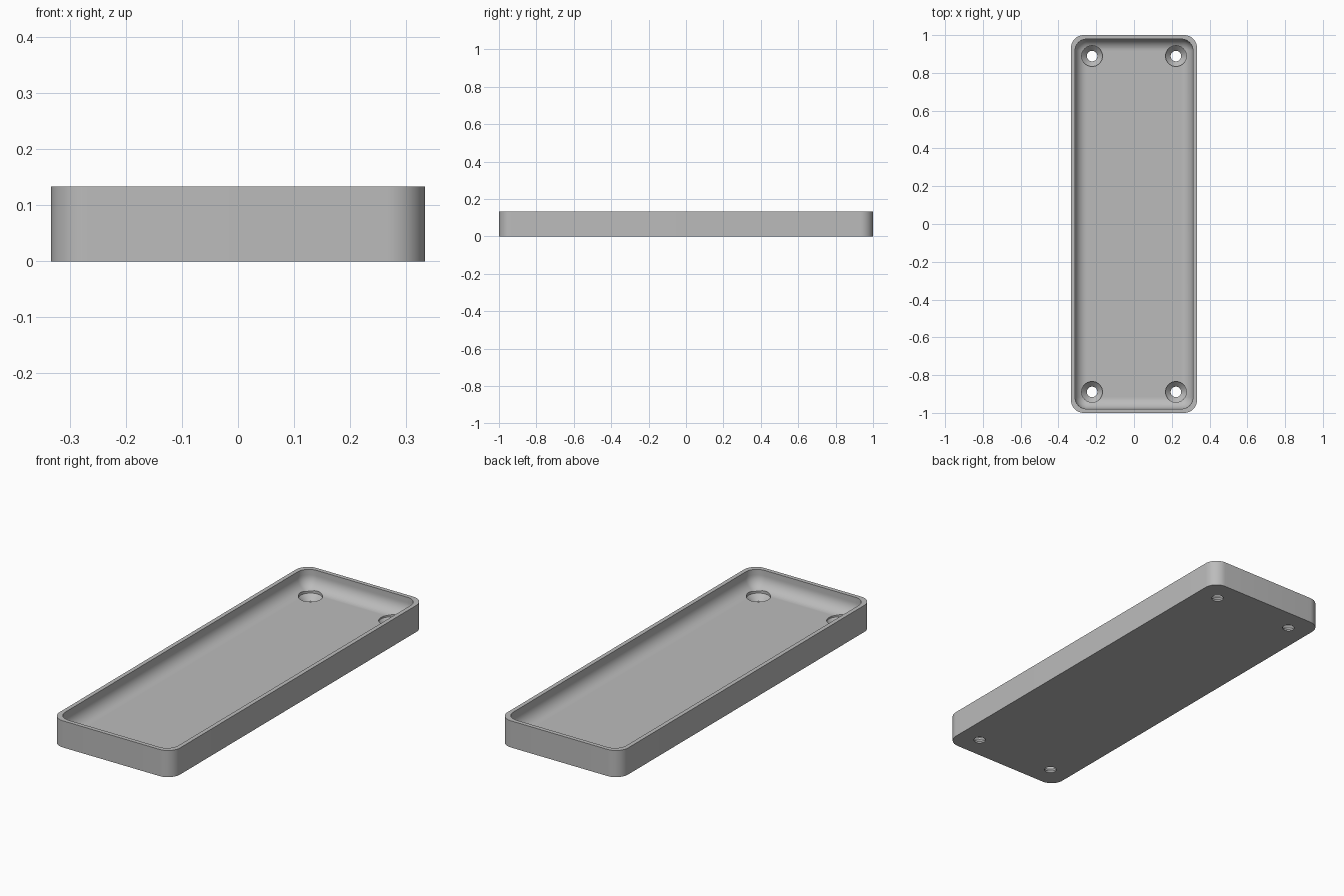
import bpy, bmesh
from math import cos, sin, pi, radians

if "Cube" in bpy.data.objects:
    bpy.data.objects.remove(bpy.data.objects["Cube"])

HALF_X, HALF_Y, HEIGHT = 1 / 3, 1.0, 0.133
WALL, FLOOR, CORNER, FILLET = 0.021, 0.044, 0.067, 0.062
HOLE_X, HOLE_Y = 0.222, 0.889
STEPS = 12

grey = bpy.data.materials.new("grey plastic")
grey.use_nodes = True
colour = (0.5, 0.5, 0.5, 1)
grey.diffuse_color = colour
grey.node_tree.nodes["Principled BSDF"].inputs["Base Color"].default_value = colour


def loft(name, rings):
    """Skin a stack of equal-length point rings and cap both ends."""
    bm = bmesh.new()
    loops = [[bm.verts.new(p) for p in ring] for ring in rings]
    n = len(loops[0])
    for low, high in zip(loops, loops[1:]):
        for i in range(n):
            j = (i + 1) % n
            bm.faces.new((low[i], low[j], high[j], high[i]))
    bm.faces.new(loops[0][::-1])
    bm.faces.new(loops[-1])
    bmesh.ops.remove_doubles(bm, verts=bm.verts, dist=1e-5)
    bmesh.ops.recalc_face_normals(bm, faces=bm.faces)
    mesh = bpy.data.meshes.new(name)
    bm.to_mesh(mesh)
    bm.free()
    obj = bpy.data.objects.new(name, mesh)
    bpy.context.collection.objects.link(obj)
    mesh.materials.append(grey)
    return obj


def rounded_rect(inset, radius, z):
    points = []
    for quarter, (sx, sy) in enumerate(((1, 1), (-1, 1), (-1, -1), (1, -1))):
        cx = sx * (HALF_X - inset - radius)
        cy = sy * (HALF_Y - inset - radius)
        for k in range(STEPS + 1):
            a = (quarter + k / STEPS) * pi / 2
            points.append((cx + radius * cos(a), cy + radius * sin(a), z))
    return points


def circle(x, y, radius, z, n=48):
    return [(x + radius * cos(2 * pi * k / n), y + radius * sin(2 * pi * k / n), z)
            for k in range(n)]


# Tray shell: outer wall, rim, inner wall and rounded transition to the floor
rings = [rounded_rect(0, CORNER, 0), rounded_rect(0, CORNER, HEIGHT),
         rounded_rect(WALL, FILLET, HEIGHT)]
for k in range(STEPS + 1):
    a = k / STEPS * pi / 2
    rings.append(rounded_rect(WALL + FILLET * (1 - cos(a)), FILLET * cos(a),
                              FLOOR + FILLET * (1 - sin(a))))
tray = loft("tray", rings)

# Countersunk screw holes in the four corners
hole_profile = ((0.028, -0.05), (0.028, 0.008), (0.055, 0.036), (0.055, 0.1))
cutters = []
for x in (-HOLE_X, HOLE_X):
    for y in (-HOLE_Y, HOLE_Y):
        cutter = loft("screw_hole_cutter", [circle(x, y, r, z) for r, z in hole_profile])
        cutter.hide_render = True
        cutters.append(cutter)
        cut = tray.modifiers.new("screw_hole", "BOOLEAN")
        cut.operation = "DIFFERENCE"
        cut.solver = "EXACT"
        cut.object = cutter

bpy.ops.object.select_all(action="DESELECT")
tray.select_set(True)
bpy.context.view_layer.objects.active = tray
for name in [m.name for m in tray.modifiers]:
    bpy.ops.object.modifier_apply(modifier=name)
for cutter in cutters:
    bpy.data.objects.remove(cutter)
bpy.ops.object.shade_smooth_by_angle(angle=radians(30))
